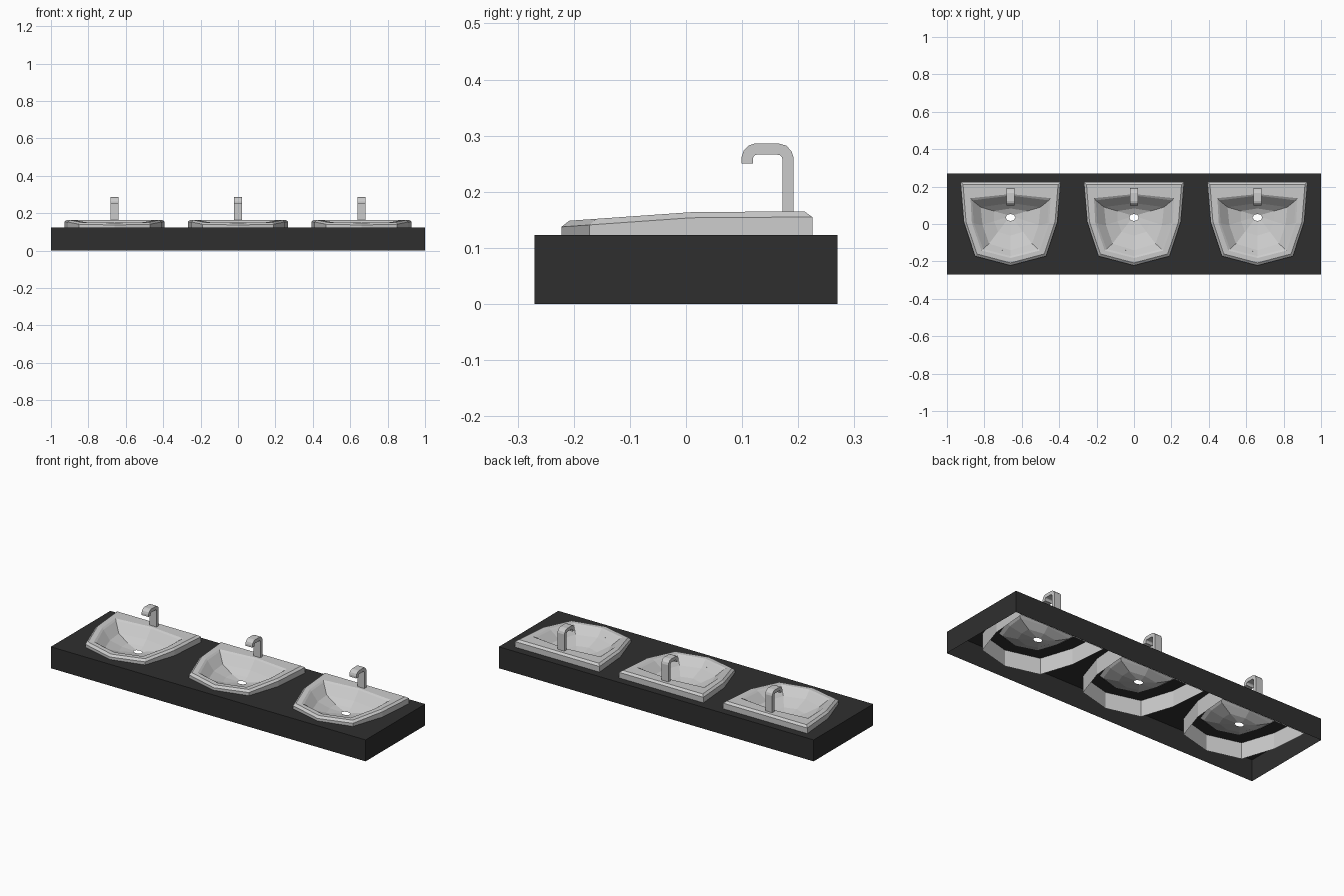
import bpy, bmesh, math

if "Cube" in bpy.data.objects:
    bpy.data.objects.remove(bpy.data.objects["Cube"])

SINK_X = (-0.66, 0.0, 0.66)
TOP = 0.123


def make_object(name, bm, x=0.0, mat=None):
    mesh = bpy.data.meshes.new(name)
    bm.to_mesh(mesh)
    bm.free()
    obj = bpy.data.objects.new(name, mesh)
    obj.location.x = x
    bpy.context.collection.objects.link(obj)
    if mat:
        mesh.materials.append(mat)
    return obj


def mirrored(half):
    # half runs front centre -> right side -> back centre; result is counter-clockwise
    return half + [(-x, y) for x, y in half[-2:0:-1]]


def blend(a, b, t):
    return [(p[0] + (q[0] - p[0]) * t, p[1] + (q[1] - p[1]) * t) for p, q in zip(a, b)]


# Plan outlines of the basin
outer = mirrored([(0, -.222), (.19, -.172), (.25, .01), (.268, .225), (0, .225)])
crest = mirrored([(0, -.208), (.18, -.16), (.238, .012), (.254, .211), (0, .211)])
lip = mirrored([(0, -.182), (.156, -.142), (.207, .005), (.214, .138), (0, .16)])
mouth = mirrored([(0, -.172), (.147, -.134), (.197, .003), (.204, .126), (0, .152)])
floor = mirrored([(0, -.140), (.115, -.105), (.150, -.005), (.160, .090), (0, .112)])
drain = [(.026 * math.sin(i * math.pi / 4), .035 - .019 * math.cos(i * math.pi / 4))
         for i in range(8)]


def rim_z(y):
    return .165 - max(0, .03 - y) * .07


# Counter: open-bottomed box with openings for the bowls
dark = bpy.data.materials.new("dark_counter")
dark.diffuse_color = (.028, .028, .028, 1)
dark.use_nodes = True
dark.node_tree.nodes["Principled BSDF"].inputs["Base Color"].default_value = dark.diffuse_color
bm = bmesh.new()
rect = [(-1, -.27), (1, -.27), (1, .27), (-1, .27)]
low = [bm.verts.new((x, y, 0)) for x, y in rect]
high = [bm.verts.new((x, y, TOP)) for x, y in rect]
edges = [bm.edges.new((high[i], high[(i + 1) % 4])) for i in range(4)]
for cx in SINK_X:
    hole = [bm.verts.new((cx + x, y, TOP)) for x, y in blend(mouth, floor, .6)]
    edges += [bm.edges.new((hole[i], hole[(i + 1) % 8])) for i in range(8)]
bmesh.ops.triangle_fill(bm, edges=edges, use_beauty=True, normal=(0, 0, 1))
for f in bm.faces:
    f.normal_update()
    if f.normal.z < 0:
        f.normal_flip()
for i in range(4):
    j = (i + 1) % 4
    bm.faces.new((low[i], low[j], high[j], high[i]))
make_object("counter", bm, mat=dark)


# Basin: skirt, rim and faceted bowl lofted through the outlines
def add_basin(cx):
    bm = bmesh.new()
    sections = [
        (outer, lambda y: .03),
        (outer, lambda y: rim_z(y) - .010),
        (crest, rim_z),
        (lip, lambda y: rim_z(y) - .001),
        (mouth, lambda y: rim_z(y) - .008),
        (floor, lambda y: .110),
        (blend(floor, drain, .5), lambda y: .082),
        (drain, lambda y: .068),
    ]
    rings = [[bm.verts.new((x, y, z(y))) for x, y in pts] for pts, z in sections]
    for a, b in zip(rings, rings[1:]):
        for i in range(8):
            j = (i + 1) % 8
            bm.faces.new((a[i], a[j], b[j], b[i]))
    make_object("basin", bm, cx)


# Tap: flat hooked spout, side profile extruded across x
OUT = [(.192, .155), (.192, .260), (.188, .272), (.179, .282), (.165, .286),
       (.123, .286), (.111, .282), (.103, .274), (.099, .262), (.099, .250)]
INN = [(.172, .155), (.172, .257), (.171, .261), (.168, .265), (.163, .266),
       (.126, .266), (.123, .265), (.121, .263), (.119, .259), (.119, .250)]


def add_tap(cx):
    bm = bmesh.new()
    rows = [[bm.verts.new((x, y, z)) for x, (y, z) in
             ((-.022, o), (.022, o), (.022, n), (-.022, n))] for o, n in zip(OUT, INN)]
    for a, b in zip(rows, rows[1:]):
        for i in range(4):
            j = (i + 1) % 4
            bm.faces.new((a[i], a[j], b[j], b[i]))
    bm.faces.new(rows[0])
    bm.faces.new(rows[-1])
    bmesh.ops.recalc_face_normals(bm, faces=bm.faces)
    make_object("tap", bm, cx)


for cx in SINK_X:
    add_basin(cx)
    add_tap(cx)
